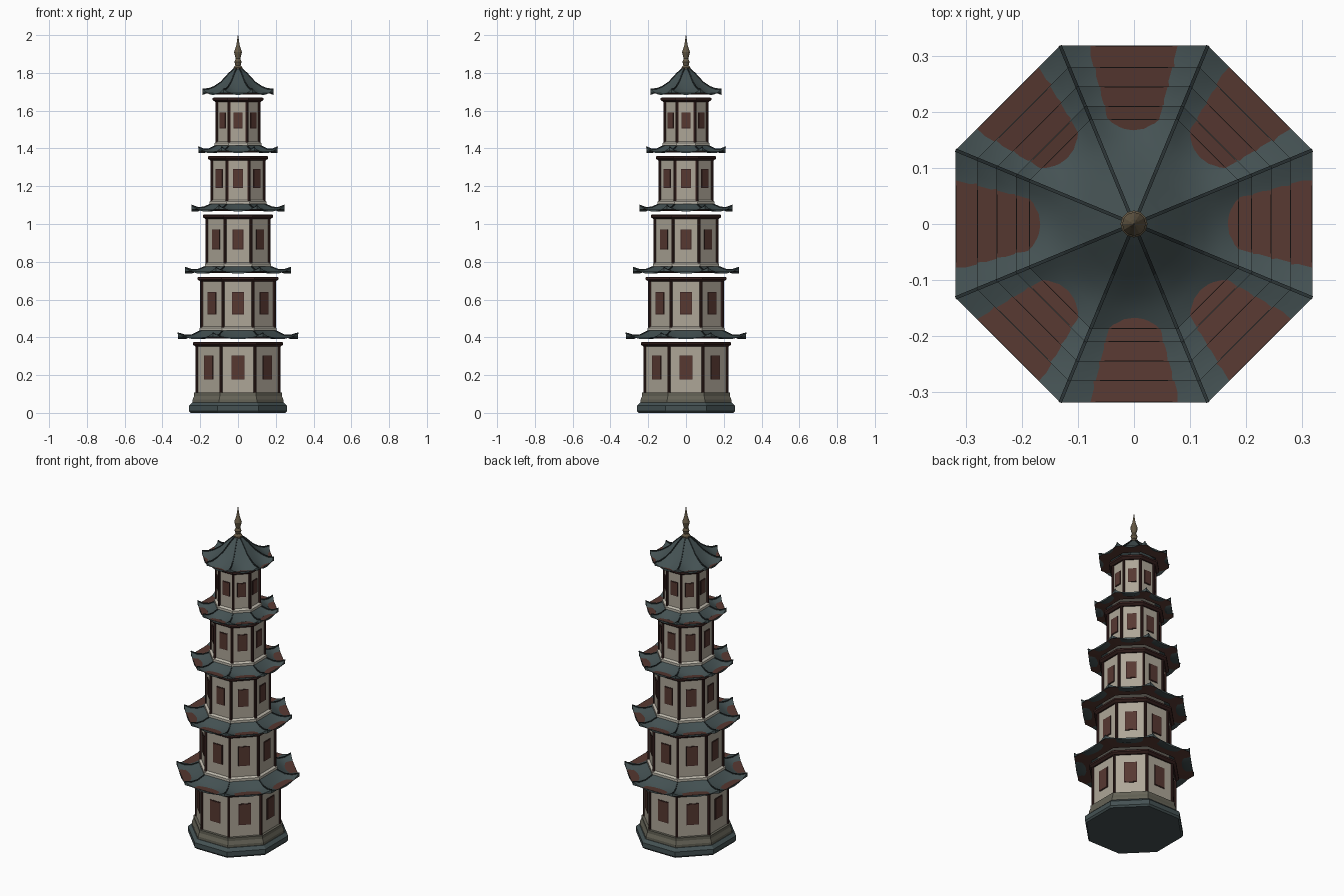
import bpy, bmesh, math
from mathutils import Matrix, Vector

cube = bpy.data.objects.get("Cube")
if cube:
    bpy.data.objects.remove(cube)

COS = math.cos(math.pi / 8)
TAN = math.tan(math.pi / 8)


def material(name, rgb):
    m = bpy.data.materials.new(name)
    m.use_nodes = True
    m.diffuse_color = (*rgb, 1)
    m.node_tree.nodes["Principled BSDF"].inputs["Base Color"].default_value = (*rgb, 1)
    return m


TILE = material("teal_tile", (.058, .083, .086))
RIDGE = material("dark_ridge", (.022, .031, .033))
PLASTER = material("cream_plaster", (.42, .38, .31))
SHUTTER = material("red_brown_wood", (.095, .04, .031))
TIMBER = material("dark_red_timber", (.045, .018, .016))
STONE = material("olive_stone", (.13, .125, .095))
LEDGE = material("pale_ledge", (.5, .47, .4))
BRONZE = material("aged_bronze", (.13, .1, .06))


def finish(name, bm, mat, fix=True):
    if fix:
        bmesh.ops.recalc_face_normals(bm, faces=bm.faces)
    me = bpy.data.meshes.new(name)
    bm.to_mesh(me)
    bm.free()
    me.materials.append(mat)
    ob = bpy.data.objects.new(name, me)
    bpy.context.collection.objects.link(ob)
    return ob


def bridge(bm, rings):
    """Join successive closed rings of points with quads."""
    loops = [[bm.verts.new(p) for p in ring] for ring in rings]
    n = len(loops[0])
    for a, b in zip(loops, loops[1:]):
        for i in range(n):
            j = (i + 1) % n
            bm.faces.new((a[i], a[j], b[j], b[i]))
    return loops


def octagon(apothem, z):
    r = apothem / COS
    return [(r * math.cos(a), r * math.sin(a), z)
            for a in [math.pi / 8 + k * math.pi / 4 for k in range(8)]]


def stack(name, profile, mat, caps=True):
    """Eight-sided solid from (apothem, height) pairs."""
    bm = bmesh.new()
    loops = bridge(bm, [octagon(a, z) for a, z in profile])
    if caps:
        bm.faces.new(loops[0])
        bm.faces.new(loops[-1])
    return finish(name, bm, mat)


def plates(name, apothem, width, z0, z1, depth, mat):
    """One thin plate on each of the eight walls."""
    bm = bmesh.new()
    for k in range(8):
        m = (Matrix.Rotation(k * math.pi / 4, 4, 'Z')
             @ Matrix.Translation((apothem, 0, (z0 + z1) / 2))
             @ Matrix.Diagonal((depth, width, z1 - z0, 1)))
        bmesh.ops.create_cube(bm, size=1, matrix=m)
    return finish(name, bm, mat)


def columns(name, apothem, z0, z1, radius):
    bm = bmesh.new()
    for x, y, z in octagon(apothem, (z0 + z1) / 2):
        bmesh.ops.create_cone(bm, cap_ends=True, segments=8, radius1=radius, radius2=radius,
                              depth=z1 - z0, matrix=Matrix.Translation((x, y, z)))
    return finish(name, bm, TIMBER)


def eave_ring(apothem, z, lift, segs=8):
    """Octagon whose sides sag between raised corners."""
    pts = []
    for k in range(8):
        rot = Matrix.Rotation(k * math.pi / 4, 3, 'Z')
        for s in range(segs):
            t = 2 * s / segs - 1
            pts.append(rot @ Vector((apothem, apothem * TAN * t, z + lift * t * t)))
    return pts


def roof(name, rings, soffit_in, soffit_z):
    apo, z, lift = rings[0]
    edge_z = z + lift * .36
    # tiled surface, with a fascia closing the eave
    bm = bmesh.new()
    bridge(bm, [eave_ring(apo, edge_z, 0)] + [eave_ring(*r) for r in rings])
    ob = finish(name + "_tiles", bm, TILE, fix=False)
    bpy.context.view_layer.objects.active = ob
    ob.select_set(True)
    bpy.ops.object.shade_smooth_by_angle(angle=math.radians(25))
    ob.select_set(False)
    # timber underside
    stack(name + "_soffit", [(apo - .001, edge_z), (soffit_in, soffit_z)], SHUTTER, False)
    # hip ridges along the corners
    bm = bmesh.new()
    for k in range(8):
        d = Matrix.Rotation(math.pi / 8 + k * math.pi / 4, 3, 'Z')
        loops = []
        for a, h, up in rings:
            c = Vector((a / COS, 0, h + up))
            loops.append([d @ (c + Vector((0, dy, dz)))
                          for dy, dz in ((-.003, -.003), (.003, -.003), (.003, .004), (-.003, .004))])
        made = bridge(bm, loops)
        bm.faces.new(made[0])
        bm.faces.new(made[-1])
    finish(name + "_hips", bm, RIDGE)


# stepped plinth
stack("plinth_foot", [(.252, 0), (.26, .01), (.26, .038), (.243, .055)], TILE)
stack("plinth_top", [(.24, .055), (.24, .07), (.232, .09), (.232, .108)], STONE)

# storeys: wall apothem, bottom, top, window width, window bottom, window top, eave apothem, eave height
storeys = [
    (.217, .105, .375, .062, .18, .30, .318, .39),
    (.192, .445, .72, .057, .525, .635, .28, .737),
    (.164, .785, 1.05, .05, .87, .967, .245, 1.066),
    (.138, 1.115, 1.36, .046, 1.195, 1.287, .21, 1.375),
    (.112, 1.425, 1.67, .04, 1.51, 1.587, .187, 1.683),
]

for i, (a, z0, z1, w, w0, w1, eave, ez) in enumerate(storeys):
    tag = f"storey_{i + 1}"
    stack(tag + "_wall", [(a, z0), (a, z1 - .01)], PLASTER)
    columns(tag + "_columns", a, z0, z1 - .01, .008)
    stack(tag + "_cornice", [(a + .008, z1 - .024), (a + .022, z1 - .014),
                             (a + .022, z1 - .004), (a + .016, z1)], TIMBER)
    plates(tag + "_window_frames", a, w + .008, w0 - .004, w1 + .004, .005, TIMBER)
    plates(tag + "_shutters", a, w, w0, w1, .009, SHUTTER)
    if i:
        stack(tag + "_ledge", [(a + .012, z0 - .01), (a + .012, z0 + .004), (a, z0 + .012)], LEDGE)
    if i < 4:
        # skirt roof running in under the next storey
        na, nz = storeys[i + 1][0], storeys[i + 1][1]
        run = eave - na
        rings = [(eave, ez, .032), (eave - run * .3, ez, .02),
                 (eave - run * .6, ez + .014, .008), (na, nz - .008, 0)]
        roof(f"roof_{i + 1}", rings, a + .01, ez + .003)

# crowning roof sweeping up to the finial
top = storeys[-1][7]
roof("roof_5", [(.187, top, .031), (.155, top + .014, .018), (.125, top + .036, .008),
                (.09, top + .068, 0), (.05, top + .112, 0), (.014, top + .145, 0)],
     .122, top + .003)

# finial turned on the centre line
bm = bmesh.new()
profile = [(.024, 1.812), (.024, 1.828), (.014, 1.84), (.019, 1.858), (.012, 1.875),
           (.016, 1.89), (.021, 1.91), (.014, 1.93), (.008, 1.95), (.001, 2)]
loops = bridge(bm, [[(r * math.cos(k * math.pi / 6), r * math.sin(k * math.pi / 6), z)
                     for k in range(12)] for r, z in profile])
bm.faces.new(loops[0])
bm.faces.new(loops[-1])
finish("finial", bm, BRONZE)
